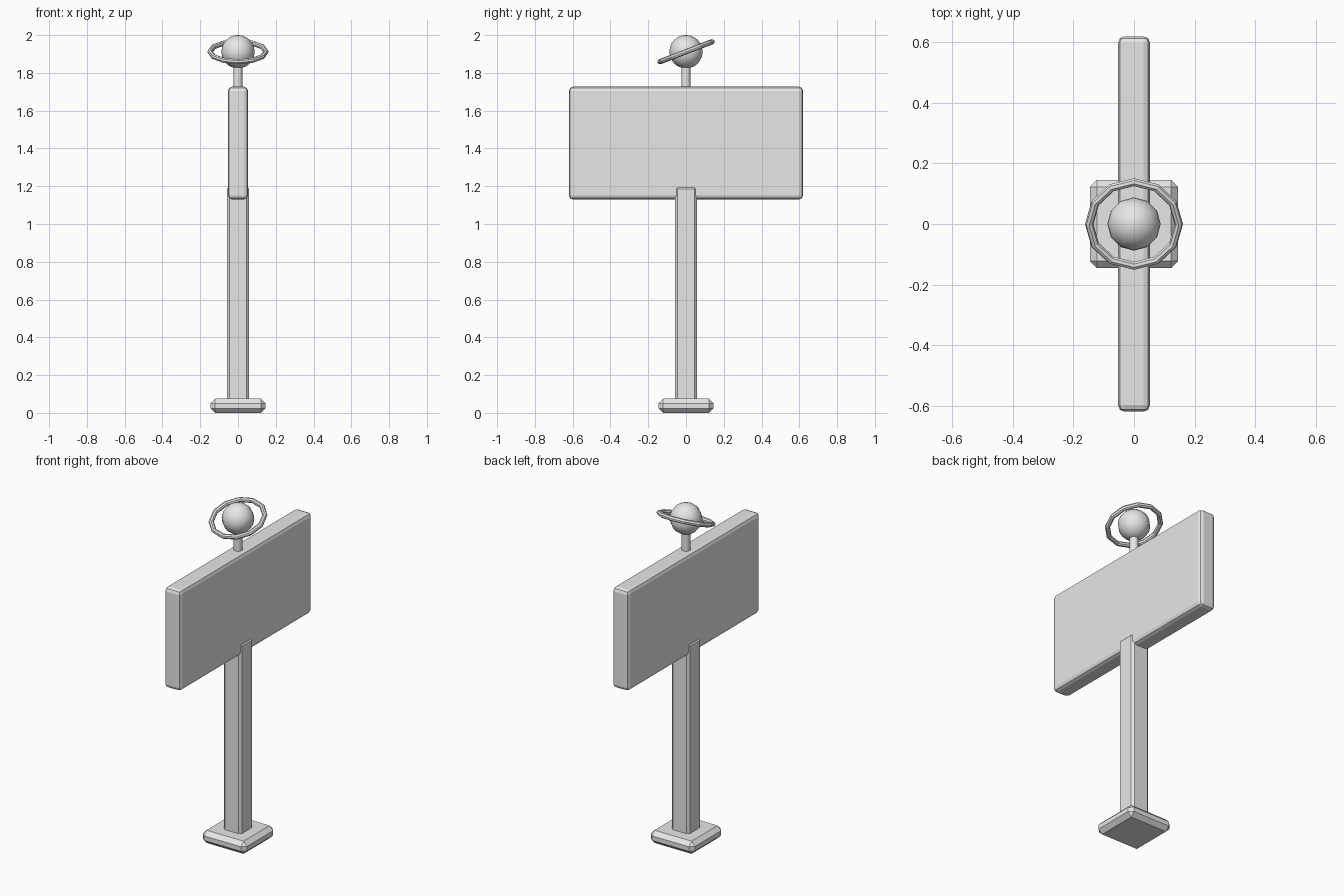
import bpy
import math

if "Cube" in bpy.data.objects:
    bpy.data.objects.remove(bpy.data.objects["Cube"])

grey = bpy.data.materials.new("light_grey")
grey.diffuse_color = (0.8, 0.8, 0.8, 1.0)
grey.use_nodes = True
grey.node_tree.nodes["Principled BSDF"].inputs["Base Color"].default_value = grey.diffuse_color


def finish(name, smooth=None):
    ob = bpy.context.object
    ob.name = name
    ob.data.materials.append(grey)
    if smooth:
        bpy.ops.object.shade_smooth_by_angle(angle=math.radians(smooth))
    return ob


def box(name, half_x, half_y, z0, z1, bevel, segments=1):
    """Box between two heights with bevelled edges."""
    bpy.ops.mesh.primitive_cube_add(size=1, location=(0, 0, (z0 + z1) / 2))
    ob = bpy.context.object
    ob.scale = (2 * half_x, 2 * half_y, z1 - z0)
    bpy.ops.object.transform_apply(location=False, rotation=False, scale=True)
    mod = ob.modifiers.new("bevel", "BEVEL")
    mod.width = bevel
    mod.segments = segments
    return finish(name)


# Foot, post and sign board
box("base", 0.146, 0.146, 0.0, 0.075, 0.024)
box("post", 0.059, 0.059, 0.05, 1.2, 0.014)
box("sign_panel", 0.053, 0.62, 1.13, 1.727, 0.022, 2)

# Stem carrying the globe
bpy.ops.mesh.primitive_cylinder_add(vertices=12, radius=0.024, depth=0.16,
                                    location=(0, 0, 1.78))
finish("stem", 40)

# Ringed globe
CENTRE = (0, 0, 1.912)
bpy.ops.mesh.primitive_uv_sphere_add(segments=12, ring_count=12, radius=0.088,
                                     location=CENTRE)
finish("globe", 40)
bpy.ops.mesh.primitive_torus_add(major_segments=12, minor_segments=8,
                                 major_radius=0.148, minor_radius=0.014,
                                 location=CENTRE,
                                 rotation=(math.radians(21), 0, 0))
finish("globe_ring")
